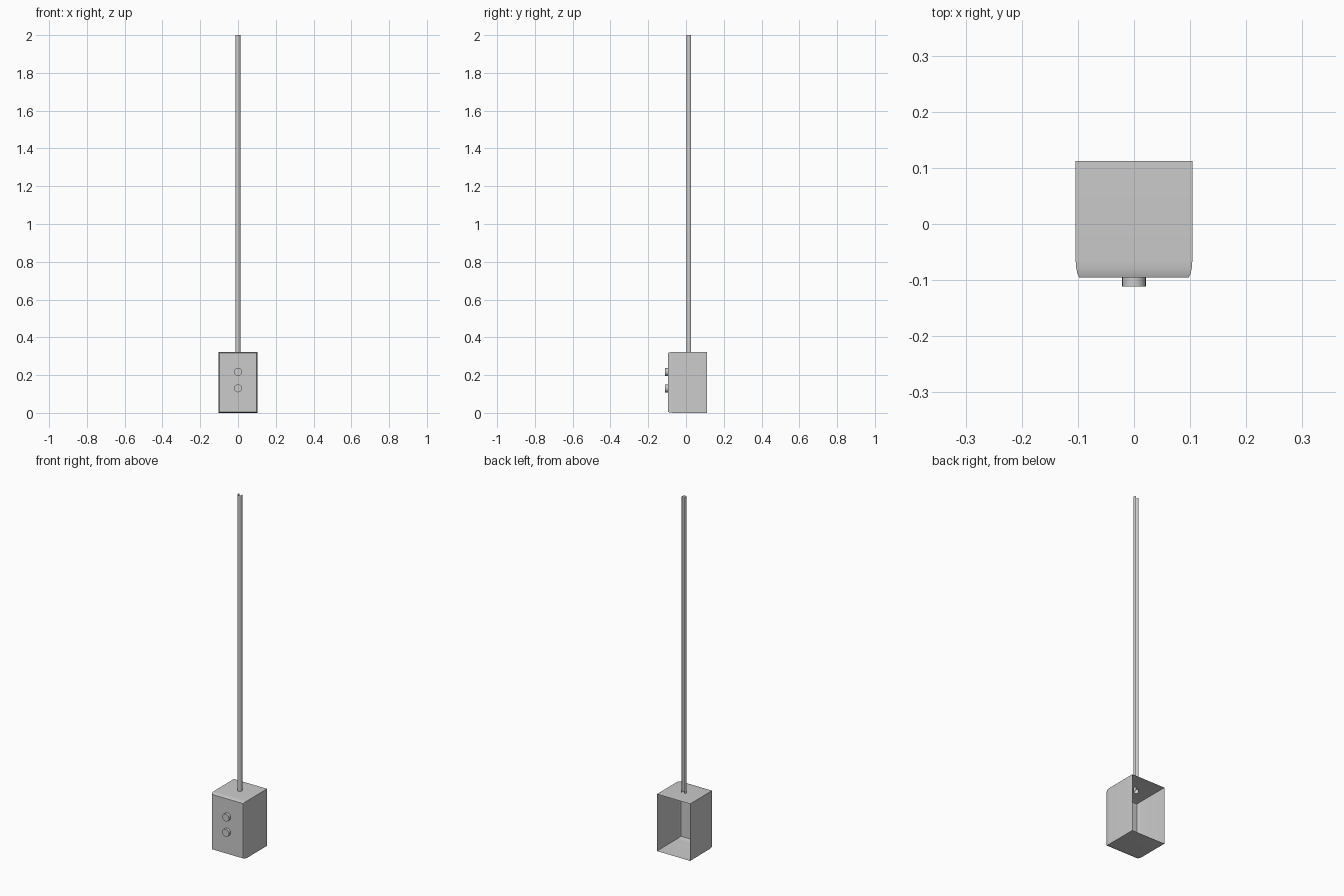
import bpy, bmesh, math

if "Cube" in bpy.data.objects:
    bpy.data.objects.remove(bpy.data.objects["Cube"])


def loft(name, rings, closed=True, cap_end=False, angle=30):
    """Skin a list of equal-length point rings into one sheet."""
    bm = bmesh.new()
    vs = [[bm.verts.new(p) for p in ring] for ring in rings]
    n = len(vs[0])
    for a, b in zip(vs, vs[1:]):
        for i in range(n if closed else n - 1):
            j = (i + 1) % n
            bm.faces.new((a[i], a[j], b[j], b[i]))
    if cap_end:
        bm.faces.new(vs[-1])
    bmesh.ops.recalc_face_normals(bm, faces=bm.faces[:])
    me = bpy.data.meshes.new(name)
    bm.to_mesh(me)
    bm.free()
    ob = bpy.data.objects.new(name, me)
    bpy.context.collection.objects.link(ob)
    bpy.context.view_layer.objects.active = ob
    ob.select_set(True)
    bpy.ops.object.shade_smooth_by_angle(angle=math.radians(angle))
    ob.select_set(False)
    return ob


# Control box: thin shell, open at the back, softly rounded toward the front
W, H = 0.104, 0.323


def box_ring(y, inset):
    x, lo, hi = W - inset, inset, H - inset
    return [(-x, y, lo), (x, y, lo), (x, y, hi), (-x, y, hi)]


loft("control_box", [box_ring(y, i) for y, i in
     [(0.112, 0), (-0.065, 0), (-0.078, 0.001), (-0.088, 0.003), (-0.095, 0.006)]],
     cap_end=True, angle=40)


# Push buttons on the front face
def button_ring(y, r, z):
    return [(r * math.cos(t * math.tau / 24), y, z + r * math.sin(t * math.tau / 24))
            for t in range(24)]


for name, z in (("lower_button", 0.130), ("upper_button", 0.217)):
    loft(name, [button_ring(-0.094, 0.021, z), button_ring(-0.111, 0.021, z)],
         cap_end=True)

# Tall conduit: thin rounded channel, open toward the back
arc = [math.radians(135 + 270 * i / 12) for i in range(13)]
loft("conduit", [[(0.013 * math.cos(a), 0.016 + 0.013 * math.sin(a), z) for a in arc]
                 for z in (0.30, 2.0)], closed=False)
